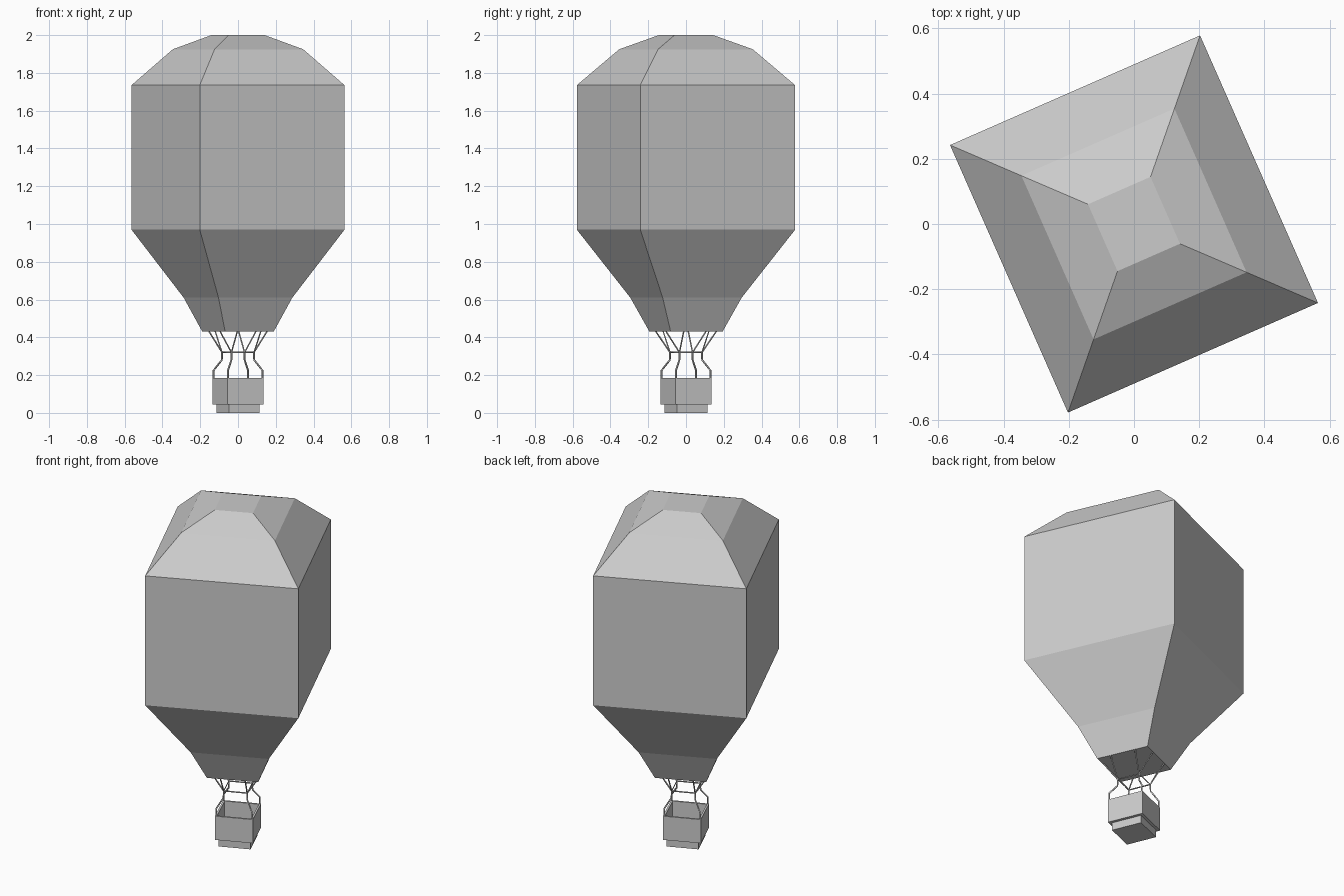
import bpy, bmesh
from mathutils import Vector

cube = bpy.data.objects.get("Cube")
if cube:
    bpy.data.objects.remove(cube)


def material(name, rgb):
    m = bpy.data.materials.new(name)
    m.use_nodes = True
    m.diffuse_color = (*rgb, 1)
    m.node_tree.nodes["Principled BSDF"].inputs["Base Color"].default_value = (*rgb, 1)
    return m


grey = material("plain_grey", (0.6, 0.6, 0.6))


def corners(a, b, z, s=1.0):
    """Four corners of a turned rectangle, from two neighbouring ones."""
    a, b = Vector(a) * s, Vector(b) * s
    return [Vector((p.x, p.y, z)) for p in (a, b, -a, -b)]


def loft(name, a, b, levels):
    """Stack of turned rectangles at (z, scale), closed at both ends."""
    bm = bmesh.new()
    rings = [[bm.verts.new(p) for p in corners(a, b, z, s)] for z, s in levels]
    for low, high in zip(rings, rings[1:]):
        for i in range(4):
            j = (i + 1) % 4
            bm.faces.new((low[i], low[j], high[j], high[i]))
    bm.faces.new(rings[0])
    bm.faces.new(rings[-1])
    bmesh.ops.recalc_face_normals(bm, faces=bm.faces)
    me = bpy.data.meshes.new(name)
    bm.to_mesh(me)
    bm.free()
    me.materials.append(grey)
    ob = bpy.data.objects.new(name, me)
    bpy.context.collection.objects.link(ob)


def rods(name, paths, radius, cyclic=False):
    """Thin four-sided rods along the given paths."""
    cu = bpy.data.curves.new(name, "CURVE")
    cu.dimensions = "3D"
    cu.bevel_depth = radius
    cu.bevel_resolution = 0
    cu.use_fill_caps = True
    for path in paths:
        sp = cu.splines.new("POLY")
        sp.points.add(len(path) - 1)
        for pt, p in zip(sp.points, path):
            pt.co = (*p, 1)
        sp.use_cyclic_u = cyclic
    cu.materials.append(grey)
    ob = bpy.data.objects.new(name, cu)
    bpy.context.collection.objects.link(ob)


# Envelope
ENV = ((0.564, -0.242), (0.2025, 0.578))
loft("envelope", *ENV, [(0.43, 0.335), (0.61, 0.51), (0.97, 1), (1.735, 1),
                        (1.925, 0.612), (2.0, 0.25)])

# Basket with a narrower foot and a hollow inside
BASKET = ((0.136, -0.056), (0.056, 0.136))
loft("basket", *BASKET, [(0, 0.84), (0.045, 0.84), (0.045, 1), (0.185, 1),
                         (0.185, 0.9), (0.06, 0.9)])

# Load frame above the basket
frame = corners(*BASKET, 0.32, 0.62)
rods("load_frame", [frame], 0.004, cyclic=True)

# Bent uprights from the basket corners to the load frame
shape = [(0.18, 0.95), (0.225, 0.95), (0.28, 0.63), (0.32, 0.62)]
rods("uprights", [[corners(*BASKET, z, s)[i] for z, s in shape] for i in range(4)], 0.005)

# Two ropes from each frame corner to the mouth of the envelope
mouth = corners(*ENV, 0.432, 0.325)
rods("ropes", [[frame[i], mouth[i].lerp(mouth[(i + d) % 4], 0.25)]
               for i in range(4) for d in (1, -1)], 0.004)
